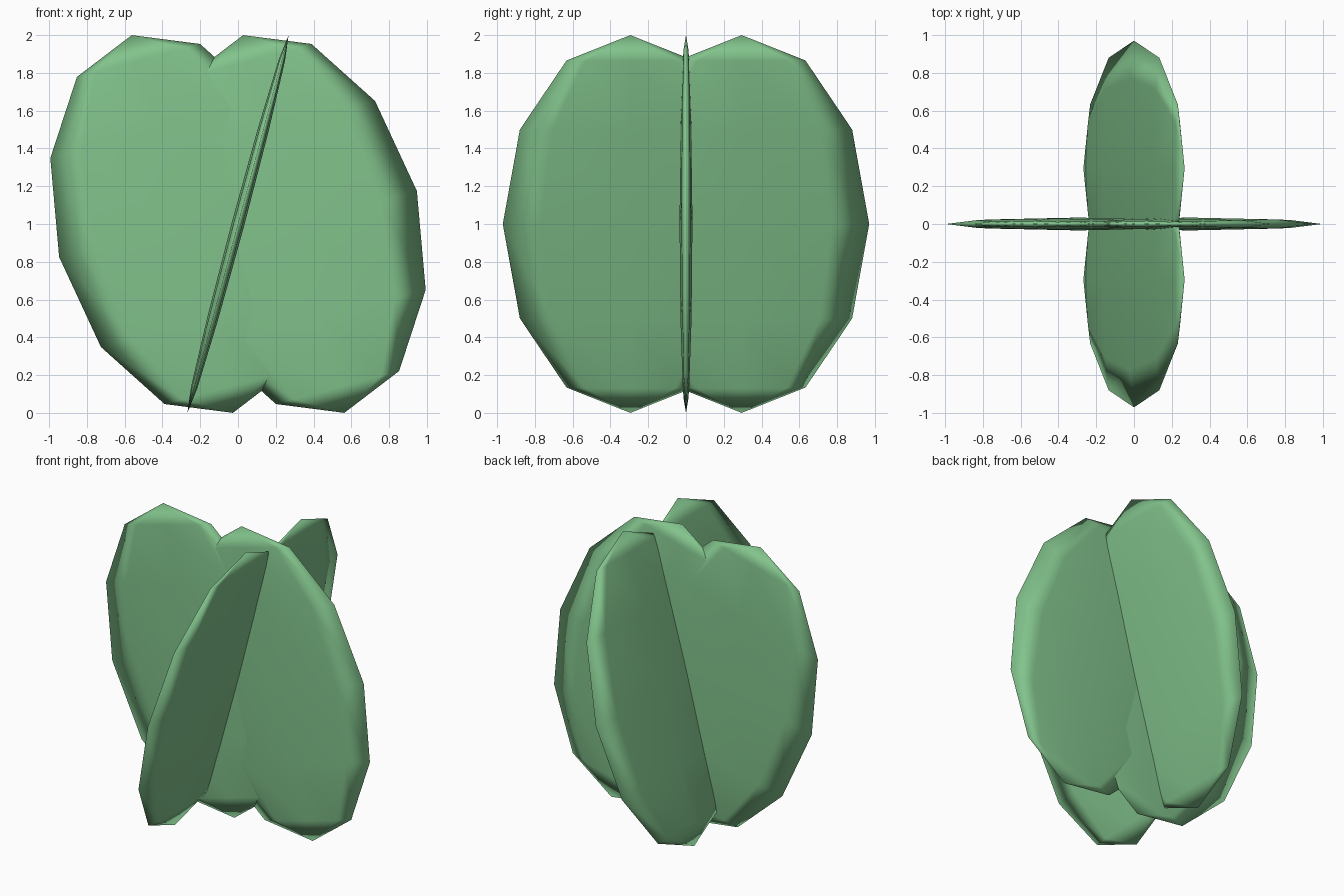
import bpy
from math import radians
from mathutils import Matrix

cube = bpy.data.objects.get("Cube")
if cube:
    bpy.data.objects.remove(cube)

# Leaf colour
green = bpy.data.materials.new("leaf_green")
green.use_nodes = True
color = (0.223, 0.546, 0.262, 1)
green.diffuse_color = color
green.node_tree.nodes["Principled BSDF"].inputs["Base Color"].default_value = color

WIDTH, THICK, HEIGHT = 0.675, 0.034, 1.035
OFFSET = 0.295
LEAN = radians(15)


def leaf(name, x, y, turn, lean):
    """Flattened low-poly sphere, turned upright, then leaned along x."""
    bpy.ops.mesh.primitive_uv_sphere_add(segments=8, ring_count=6, radius=1)
    obj = bpy.context.object
    obj.name = name
    obj.data.transform(
        Matrix.Translation((x, y, 1))
        @ Matrix.Rotation(lean, 4, 'Y')
        @ Matrix.Rotation(turn, 4, 'Z')
        @ Matrix.Diagonal((WIDTH, THICK, HEIGHT, 1)))
    obj.data.materials.append(green)
    bpy.ops.object.shade_smooth()


# Side leaves lean within their plane, front and back leaves lean the other way
for side, s in (("left", 1), ("right", -1)):
    leaf(side + "_leaf", s * OFFSET, 0, 0, -LEAN)
for side, s in (("back", 1), ("front", -1)):
    leaf(side + "_leaf", 0, s * OFFSET, radians(90), LEAN)
